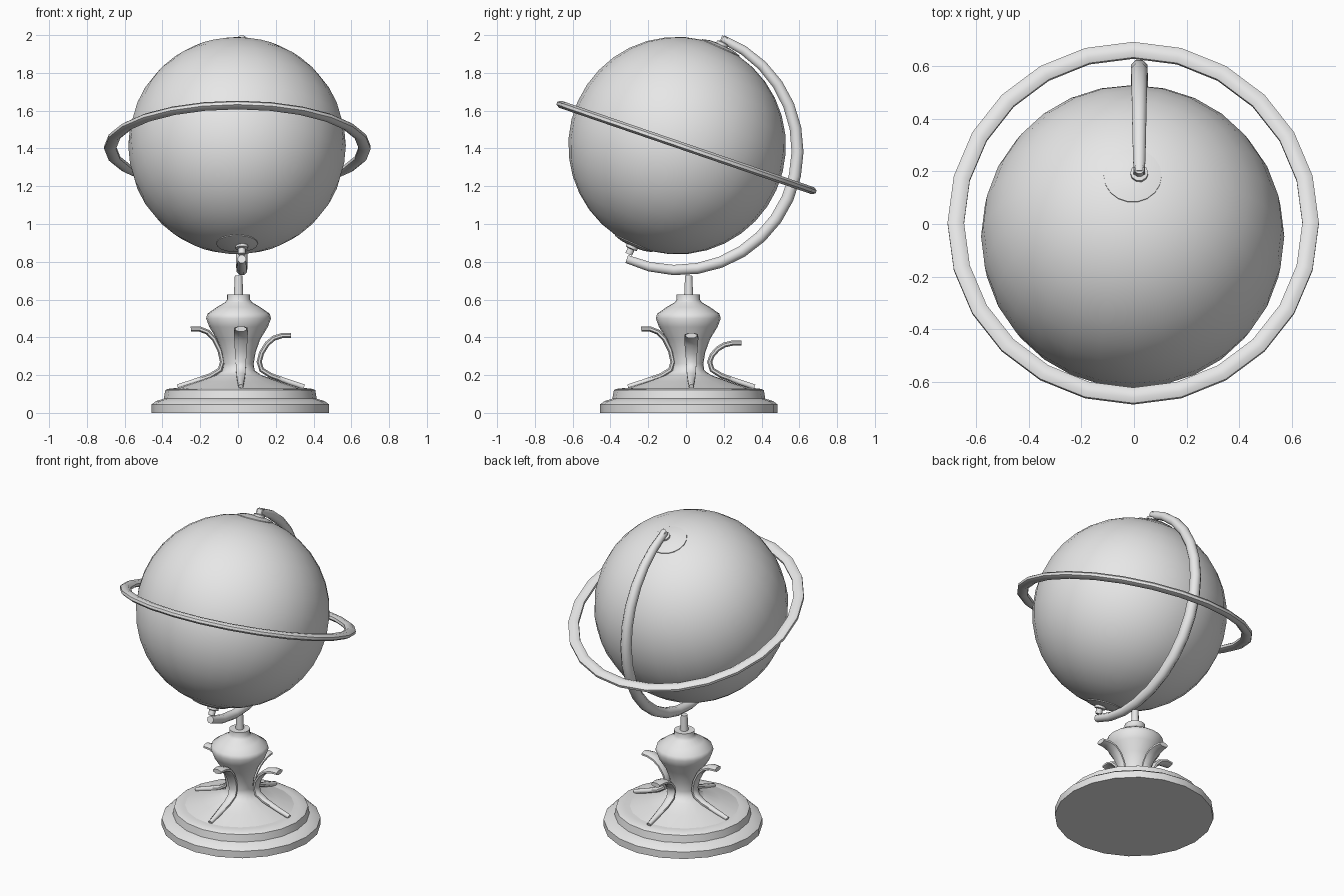
import bpy, bmesh, math
from mathutils import Vector, Matrix

if "Cube" in bpy.data.objects:
    bpy.data.objects.remove(bpy.data.objects["Cube"])

grey = bpy.data.materials.new("plain_grey")
grey.diffuse_color = (0.8, 0.8, 0.8, 1)
grey.use_nodes = True
grey.node_tree.nodes["Principled BSDF"].inputs["Base Color"].default_value = grey.diffuse_color


def finish(name, bm, angle=40):
    bmesh.ops.recalc_face_normals(bm, faces=bm.faces)
    mesh = bpy.data.meshes.new(name)
    bm.to_mesh(mesh)
    bm.free()
    mesh.materials.append(grey)
    ob = bpy.data.objects.new(name, mesh)
    bpy.context.collection.objects.link(ob)
    bpy.ops.object.select_all(action='DESELECT')
    ob.select_set(True)
    bpy.context.view_layer.objects.active = ob
    bpy.ops.object.shade_smooth_by_angle(angle=math.radians(angle))
    return ob


def bridge(bm, rings, closed):
    n = len(rings[0])
    for i in range(len(rings) if closed else len(rings) - 1):
        a, b = rings[i], rings[(i + 1) % len(rings)]
        for j in range(n):
            k = (j + 1) % n
            bm.faces.new((a[j], a[k], b[k], b[j]))
    if not closed:
        bm.faces.new(rings[0])
        bm.faces.new(rings[-1])


def sweep(name, path, side, halves, closed=False, sides=8):
    """Oval bar along a path; halves gives (half width along side, half thickness)."""
    bm = bmesh.new()
    rings, n = [], len(path)
    for i, p in enumerate(path):
        a = path[(i - 1) % n] if closed else path[max(i - 1, 0)]
        b = path[(i + 1) % n] if closed else path[min(i + 1, n - 1)]
        normal = (b - a).normalized().cross(side).normalized()
        w, t = halves[i]
        ring = []
        for j in range(sides):
            q = 2 * math.pi * (j + 0.5) / sides
            k = 1.06
            ring.append(bm.verts.new(p + side * (w * k * math.cos(q)) + normal * (t * k * math.sin(q))))
        rings.append(ring)
    bridge(bm, rings, closed)
    return finish(name, bm, 50)


def lathe(name, profile, matrix, sides=20, angle=40):
    """Turned part from (radius, height) pairs."""
    bm = bmesh.new()
    rings = []
    for r, z in profile:
        rings.append([bm.verts.new(matrix @ Vector((r * math.cos(2 * math.pi * j / sides),
                                                    r * math.sin(2 * math.pi * j / sides), z)))
                      for j in range(sides)])
    bridge(bm, rings, False)
    return finish(name, bm, angle)


# Tilted ball with a cap and pin at each pole
centre = Vector((-0.005, -0.047, 1.415))
tilt = Matrix.Rotation(math.radians(-24), 4, 'X')
bm = bmesh.new()
bmesh.ops.create_uvsphere(bm, u_segments=28, v_segments=18, radius=0.576,
                          matrix=Matrix.Translation(centre) @ tilt)
finish("globe_ball", bm, 60)

for name, flip in (("top", 0), ("bottom", math.pi)):
    pole = Matrix.Translation(centre) @ tilt @ Matrix.Rotation(flip, 4, 'X')
    lathe(name + "_cap", [(0.11, 0.545), (0.11, 0.569), (0.07, 0.58), (0.03, 0.584)], pole, 18)
    pin = Matrix.Translation((0.025, 0, 0)) @ pole
    lathe(name + "_pin", [(0.034, 0.57), (0.034, 0.596), (0.02, 0.6), (0.02, 0.63)], pin, 10)

# Curved arm holding both poles
path, halves = [], []
for i in range(17):
    u = i / 16
    a = math.radians(69 - 185 * u)
    mid = math.sin(math.pi * u) ** 0.7
    half = 0.022 + 0.011 * mid
    r = 0.658 - half
    path.append(Vector((0.02, -0.035 + r * math.cos(a), 1.386 + r * math.sin(a))))
    halves.append((half, half))
sweep("meridian_arm", path, Vector((1, 0, 0)), halves)

# Tilted ring around the middle
s = math.radians(18.9)
path = []
for i in range(24):
    a = 2 * math.pi * i / 24
    x, v = 0.674 * math.cos(a), 0.694 * math.sin(a)
    path.append(Vector((x - 0.003, 0.003 + v * math.cos(s), 1.405 - v * math.sin(s))))
sweep("horizon_ring", path, Vector((0, math.sin(s), math.cos(s))), [(0.02, 0.032)] * 24, closed=True)

# Turned pedestal
lathe("pedestal_base", [(0.47, 0), (0.47, 0.045), (0.445, 0.063), (0.405, 0.075),
                        (0.397, 0.12), (0.385, 0.127), (0.34, 0.132)],
      Matrix.Translation((0.012, 0.015, 0)), 20)
lathe("pedestal_body", [(0.345, 0.125), (0.22, 0.165), (0.12, 0.2), (0.085, 0.225),
                        (0.08, 0.26), (0.09, 0.32), (0.115, 0.39), (0.155, 0.455),
                        (0.172, 0.5), (0.165, 0.525), (0.115, 0.56), (0.072, 0.585),
                        (0.061, 0.6), (0.061, 0.628)],
      Matrix.Translation((0.003, 0.012, 0)), 20, 50)
lathe("stem", [(0.025, 0.62), (0.02, 0.727)], Matrix.Translation((0.003, 0.014, 0)), 10)

# Four curling leaf legs, some tips drooping more
curl = [(0.335, 0.137), (0.25, 0.165), (0.16, 0.197), (0.11, 0.228), (0.097, 0.27),
        (0.11, 0.33), (0.14, 0.39), (0.175, 0.427), (0.22, 0.445), (0.265, 0.444)]
widths = [0.012, 0.018, 0.023, 0.026, 0.028, 0.032, 0.036, 0.038, 0.036, 0.03]
for name, turn, droop in (("right", 0, 0.035), ("back", 90, 0.075), ("left", 180, 0), ("front", 270, 0)):
    a = math.radians(turn)
    out = Vector((math.cos(a), math.sin(a), 0))
    side = Vector((-math.sin(a), math.cos(a), 0))
    path = []
    for r, z in curl:
        z -= droop * max(0, (z - 0.27) / 0.175)
        path.append(Vector((0.015, 0.028, z)) + out * r)
    sweep(name + "_leaf_leg", path, side, [(w, 0.014) for w in widths])
